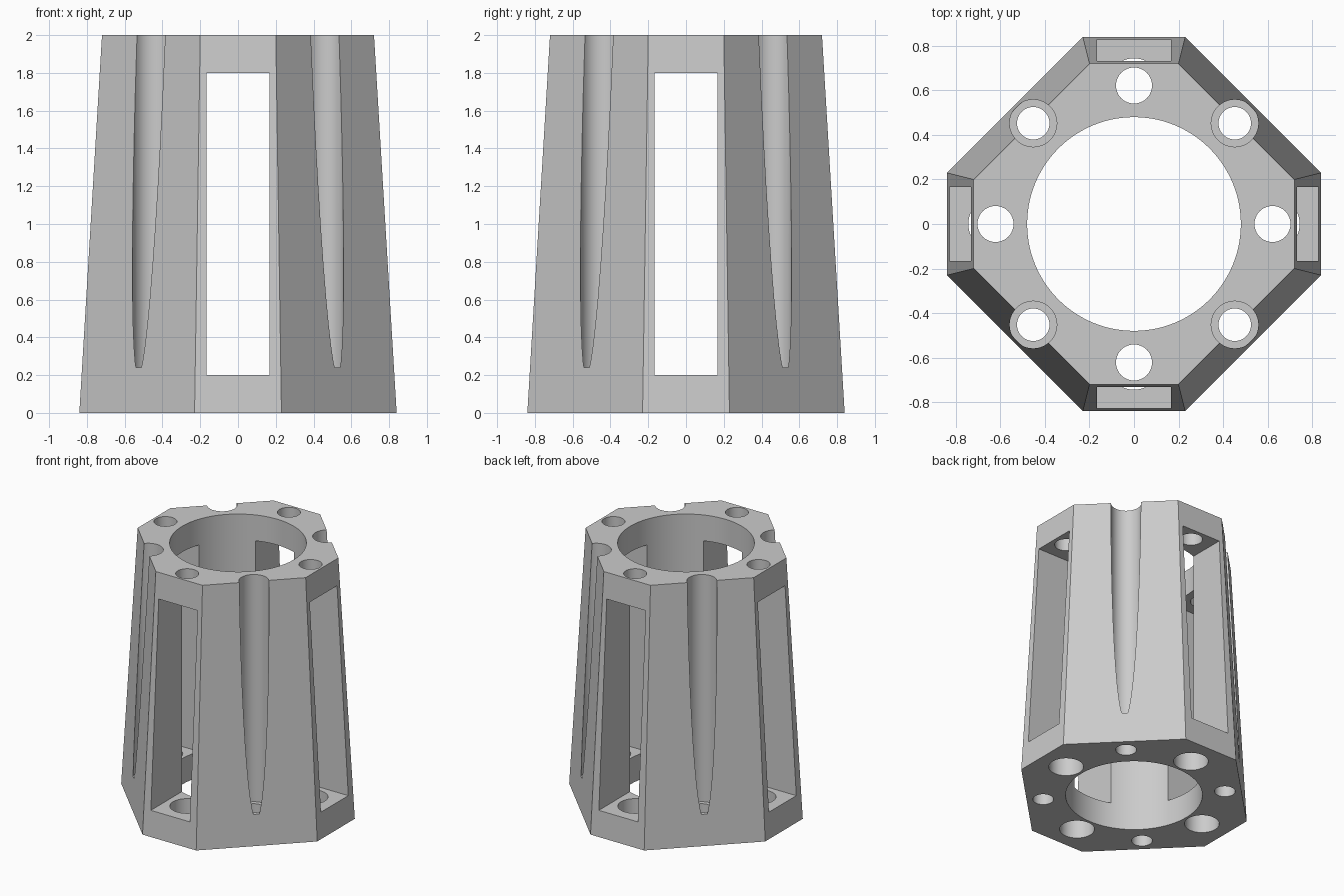
import bpy, bmesh, math

if "Cube" in bpy.data.objects:
    bpy.data.objects.remove(bpy.data.objects["Cube"])

grey = bpy.data.materials.new("plain grey")
grey.diffuse_color = (0.6, 0.6, 0.6, 1)
grey.use_nodes = True
grey.node_tree.nodes["Principled BSDF"].inputs["Base Color"].default_value = grey.diffuse_color


def octagon(half, corner, z):
    pts = []
    for sx, sy in ((1, 1), (-1, 1), (-1, -1), (1, -1)):
        pair = [(sx * half, sy * corner, z), (sx * corner, sy * half, z)]
        pts += pair if sx * sy > 0 else pair[::-1]
    return pts


# Tapered eight-sided body
bm = bmesh.new()
low = [bm.verts.new(p) for p in octagon(0.84, 0.23, 0)]
top = [bm.verts.new(p) for p in octagon(0.72, 0.20, 2)]
bm.faces.new(low[::-1])
bm.faces.new(top)
for i in range(8):
    j = (i + 1) % 8
    bm.faces.new((low[i], low[j], top[j], top[i]))
mesh = bpy.data.meshes.new("tapered_housing")
bm.to_mesh(mesh)
bm.free()
body = bpy.data.objects.new("tapered_housing", mesh)
bpy.context.collection.objects.link(body)
mesh.materials.append(grey)


def cut(cutter):
    cutter.hide_render = True
    cutter.data.materials.append(grey)
    bpy.ops.object.select_all(action='DESELECT')
    bpy.context.view_layer.objects.active = body
    body.select_set(True)
    mod = body.modifiers.new("cut", 'BOOLEAN')
    mod.operation, mod.solver, mod.object = 'DIFFERENCE', 'EXACT', cutter
    bpy.ops.object.modifier_apply(modifier=mod.name)
    bpy.data.objects.remove(cutter)


def drill(x, y, radius, z0, z1, sides=48):
    bpy.ops.mesh.primitive_cylinder_add(vertices=sides, radius=radius, depth=z1 - z0,
                                        location=(x, y, (z0 + z1) / 2))
    cut(bpy.context.object)


# Central bore
drill(0, 0, 0.48, -0.2, 2.2, 96)

# Tall windows running through both axes
for size in ((0.334, 3, 1.6), (3, 0.334, 1.6)):
    bpy.ops.mesh.primitive_cube_add(size=1, location=(0, 0, 1))
    box = bpy.context.object
    box.scale = size
    bpy.ops.object.transform_apply(location=False, rotation=False, scale=True)
    cut(box)

for k in range(4):
    a = k * math.pi / 2
    # Holes above and below each window
    x, y = 0.622 * math.cos(a), 0.622 * math.sin(a)
    drill(x, y, 0.081, 1.5, 2.2)
    drill(x, y, 0.122, -0.2, 0.5)
    # Open groove on each slanted side, with a narrower hole through its floor
    b = a + math.pi / 4
    x, y = 0.64 * math.cos(b), 0.64 * math.sin(b)
    drill(x, y, 0.106, 0.24, 2.2)
    drill(x, y, 0.073, -0.2, 0.6)

bpy.ops.object.select_all(action='DESELECT')
body.select_set(True)
bpy.context.view_layer.objects.active = body
bpy.ops.object.shade_smooth_by_angle(angle=math.radians(30))
